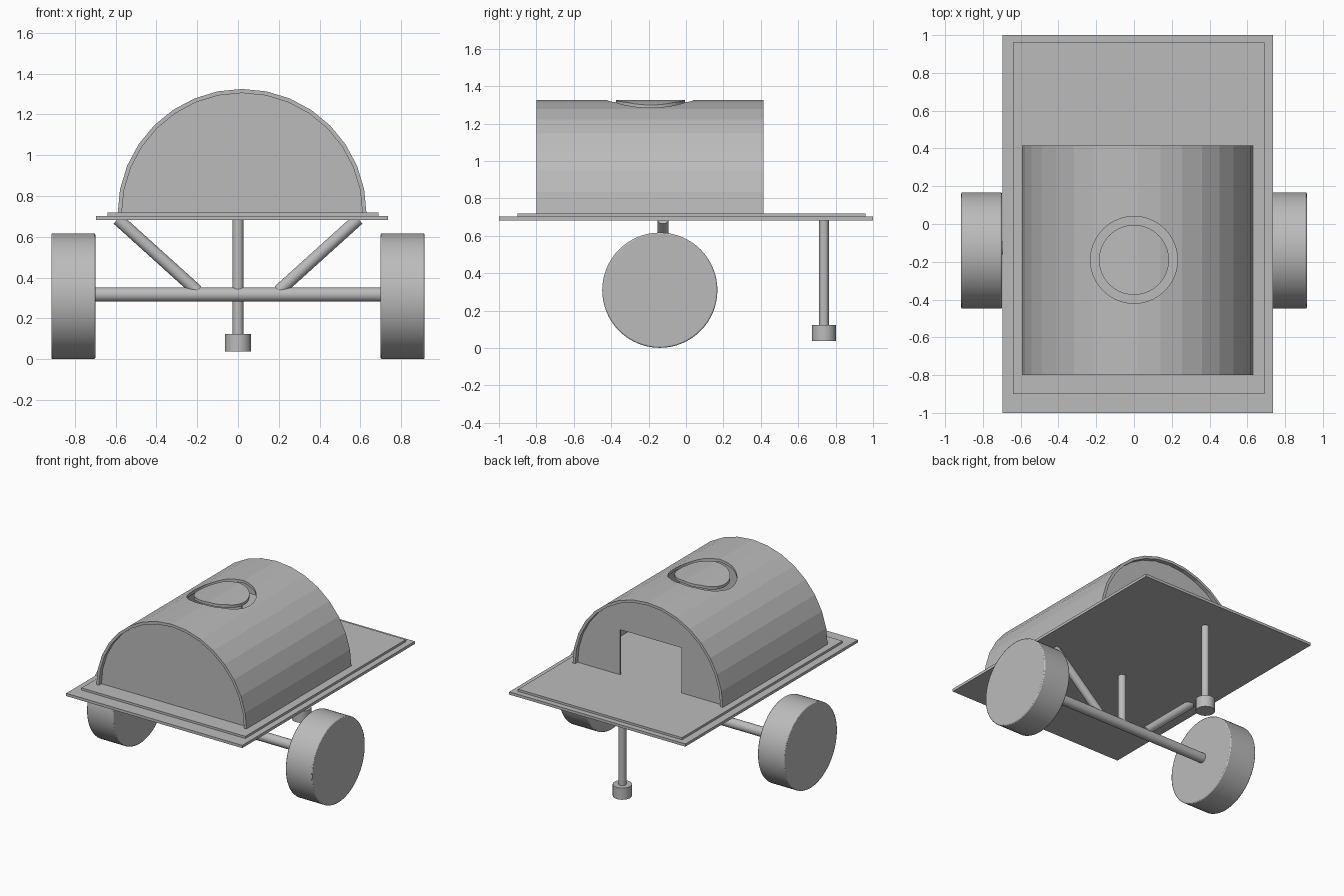
import bpy, bmesh, math
from mathutils import Vector

if "Cube" in bpy.data.objects:
    bpy.data.objects.remove(bpy.data.objects["Cube"])

grey = bpy.data.materials.new("plain grey")
grey.diffuse_color = (0.5, 0.5, 0.5, 1)
grey.use_nodes = True
grey.node_tree.nodes["Principled BSDF"].inputs["Base Color"].default_value = grey.diffuse_color


def box(name, x0, x1, y0, y1, z0, z1):
    bpy.ops.mesh.primitive_cube_add(size=1, location=((x0 + x1) / 2, (y0 + y1) / 2, (z0 + z1) / 2))
    o = bpy.context.object
    o.name = name
    o.scale = (x1 - x0, y1 - y0, z1 - z0)
    o.data.materials.append(grey)
    return o


def rod(name, a, b, r, verts=32, bevel=0, smooth=True):
    a, b = Vector(a), Vector(b)
    d = b - a
    bpy.ops.mesh.primitive_cylinder_add(vertices=verts, radius=r, depth=d.length, location=(a + b) / 2)
    o = bpy.context.object
    o.name = name
    o.rotation_euler = d.to_track_quat('Z', 'Y').to_euler()
    o.data.materials.append(grey)
    if smooth:
        bpy.ops.object.shade_smooth_by_angle(angle=math.radians(30))
    if bevel:
        m = o.modifiers.new("edge", 'BEVEL')
        m.width, m.segments, m.limit_method = bevel, 2, 'ANGLE'
        m.angle_limit = math.radians(40)
    return o


def extrude(name, profile, y0, y1):
    """Extrude an xz outline along y."""
    bm = bmesh.new()
    f = bm.faces.new([bm.verts.new((x, y0, z)) for x, z in profile])
    g = bmesh.ops.extrude_face_region(bm, geom=[f])["geom"]
    bmesh.ops.translate(bm, vec=(0, y1 - y0, 0), verts=[v for v in g if isinstance(v, bmesh.types.BMVert)])
    bmesh.ops.recalc_face_normals(bm, faces=bm.faces)
    me = bpy.data.meshes.new(name)
    bm.to_mesh(me)
    bm.free()
    o = bpy.data.objects.new(name, me)
    bpy.context.collection.objects.link(o)
    me.materials.append(grey)
    return o


CX, BASE, N = 0.02, 0.715, 16


def arc(r):
    return [(CX + r * math.cos(math.pi * i / N), BASE + r * math.sin(math.pi * i / N)) for i in range(N + 1)]


def cut(o, radius, op):
    c = rod(o.name + "_cutter", (0, -0.19, 1.1), (0, -0.19, 1.6), radius, 64, smooth=False)
    c.hide_render = True
    c.hide_set(True)
    m = o.modifiers.new("cut", 'BOOLEAN')
    m.object, m.operation, m.solver = c, op, 'EXACT'
    bpy.context.view_layer.objects.active = o
    bpy.ops.object.modifier_apply(modifier=m.name)
    bpy.data.objects.remove(c)


# Two-layer deck
box("deck", -0.695, 0.735, -1, 1, 0.683, 0.703)
box("deck_top", -0.64, 0.69, -0.9, 0.96, 0.703, 0.719)

# Faceted vault with round roof opening, and the hatch lid inside it
shell = arc(0.61) + arc(0.59)[::-1]
cut(extrude("vault", shell, -0.8, 0.415), 0.23, 'DIFFERENCE')
cut(extrude("roof_hatch", shell, -0.8, 0.415), 0.185, 'INTERSECT')

# End walls, the back one with a doorway
extrude("front_wall", arc(0.592), -0.77, -0.76)
door = [(-0.235, BASE), (-0.235, 1.05), (0.265, 1.05), (0.265, BASE)]
extrude("back_wall", arc(0.592) + door, 0.375, 0.385)

# Running gear: wheels, axle, struts and centre post
for s, n in ((-1, "left"), (1, "right")):
    rod(n + "_wheel", (s * 0.699, -0.14, 0.309), (s * 0.915, -0.14, 0.309), 0.308, 64, 0.007)
    rod(n + "_strut", (s * 0.2, -0.123, 0.335), (s * 0.59, -0.123, 0.687), 0.03)
rod("axle", (-0.71, -0.127, 0.317), (0.71, -0.127, 0.317), 0.035)
rod("centre_post", (0, -0.123, 0.317), (0, -0.123, 0.69), 0.027)

# Rear support leg and foot
rod("support_leg", (0, 0.738, 0.1), (0, 0.738, 0.69), 0.026)
rod("support_foot", (0, 0.738, 0.037), (0, 0.738, 0.123), 0.064)
